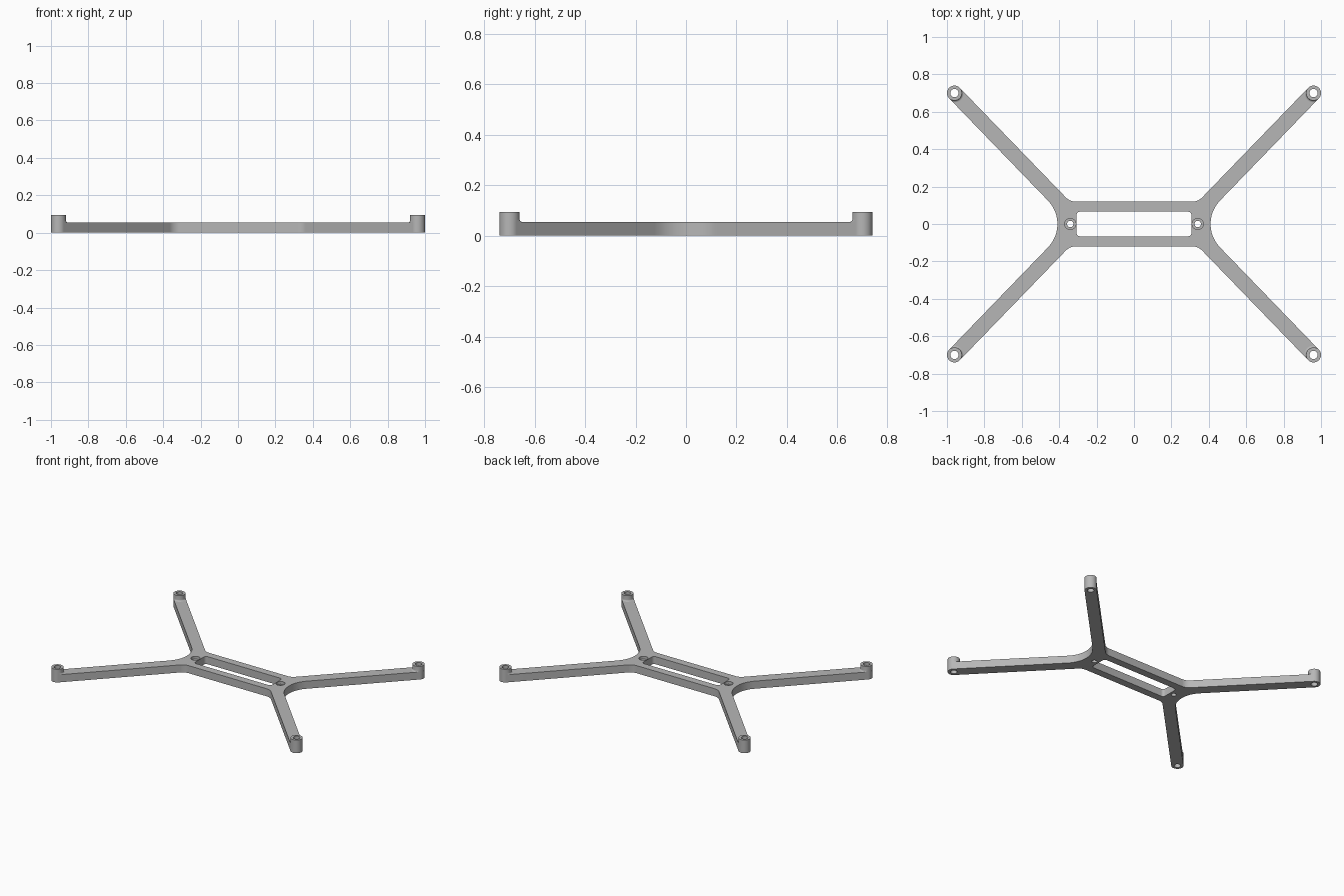
import bpy, bmesh, math
from mathutils import Vector

if "Cube" in bpy.data.objects:
    bpy.data.objects.remove(bpy.data.objects["Cube"])

PLATE = 0.055          # plate thickness
TOP = 0.095            # post height
R_POST, R_BORE = 0.04, 0.022
POST = Vector((0.96, 0.70))
ALONG = Vector((0.695, 0.719)).normalized()   # arm direction
SIDE = Vector((ALONG.y, -ALONG.x))

grey = bpy.data.materials.new("mid grey")
grey.use_nodes = True
grey.diffuse_color = (0.47, 0.47, 0.47, 1)
grey.node_tree.nodes["Principled BSDF"].inputs["Base Color"].default_value = (0.47, 0.47, 0.47, 1)


def finish(bm, name):
    bmesh.ops.remove_doubles(bm, verts=bm.verts, dist=1e-5)
    bmesh.ops.recalc_face_normals(bm, faces=bm.faces)
    mesh = bpy.data.meshes.new(name)
    bm.to_mesh(mesh)
    bm.free()
    mesh.materials.append(grey)
    obj = bpy.data.objects.new(name, mesh)
    bpy.context.collection.objects.link(obj)
    return obj


def smooth(obj):
    bpy.ops.object.select_all(action='DESELECT')
    obj.select_set(True)
    bpy.context.view_layer.objects.active = obj
    bpy.ops.object.shade_smooth_by_angle(angle=math.radians(30))


def rounded(corners, steps=12):
    """Replace each (point, radius) corner with a tangent arc."""
    out = []
    for i, (p, r) in enumerate(corners):
        a = (corners[i - 1][0] - p).normalized()
        b = (corners[(i + 1) % len(corners)][0] - p).normalized()
        half = a.angle(b) / 2
        centre = p + (a + b).normalized() * r / math.sin(half)
        start = p + a * r / math.tan(half) - centre
        end = p + b * r / math.tan(half) - centre
        for k in range(steps + 1):
            d = start.lerp(end, 0.5).normalized() * r
            ang = start.angle_signed(end)
            t = -ang * k / steps
            c, s = math.cos(t), math.sin(t)
            out.append(centre + Vector((start.x * c - start.y * s, start.x * s + start.y * c)))
    return out


def prism(name, points, z0, z1):
    bm = bmesh.new()
    face = bm.faces.new([bm.verts.new((p.x, p.y, z0)) for p in points])
    top = bmesh.ops.extrude_face_region(bm, geom=[face])["geom"]
    bmesh.ops.translate(bm, vec=(0, 0, z1 - z0), verts=[v for v in top if isinstance(v, bmesh.types.BMVert)])
    return finish(bm, name)


def circle(x, y, r, n=32):
    return [Vector((x + r * math.cos(math.tau * k / n), y + r * math.sin(math.tau * k / n))) for k in range(n)]


# Outline of one quarter, mirrored around to the whole frame
tip = POST + ALONG * R_POST
arm = [(tip + SIDE * R_POST, R_POST * 0.998), (tip - SIDE * R_POST, R_POST * 0.998),
       (Vector((0.343, 0.12)), 0.07)]
waist = (Vector((0.339, 0)), 0.18)


def mirror(items, sx, sy):
    return [(Vector((p.x * sx, p.y * sy)), r) for p, r in items]


corners = ([waist] + arm + mirror(arm[::-1], -1, 1) + mirror([waist], -1, 1)
           + mirror(arm, -1, -1) + mirror(arm[::-1], 1, -1))
frame = prism("frame_plate", rounded(corners), 0, PLATE)

# Cutters: centre window, screw holes with counterbores, post bores
window = [(Vector((x, y)), 0.02) for x, y in ((-0.308, -0.066), (0.308, -0.066), (0.308, 0.066), (-0.308, 0.066))]
cutters = [prism("window_cutter", rounded(window, 6), -0.1, 0.2)]
for sx in (-1, 1):
    cutters.append(prism("screw_cutter", circle(sx * 0.341, 0, 0.017), -0.1, 0.2))
    cutters.append(prism("counterbore_cutter", circle(sx * 0.341, 0, 0.03), 0.035, 0.2))
    for sy in (-1, 1):
        cutters.append(prism("bore_cutter", circle(sx * POST.x, sy * POST.y, R_BORE), -0.1, 0.2))

bpy.context.view_layer.objects.active = frame
for cutter in cutters:
    cutter.hide_render = True
    mod = frame.modifiers.new("cut", 'BOOLEAN')
    mod.operation = 'DIFFERENCE'
    mod.solver = 'EXACT'
    mod.object = cutter
    bpy.ops.object.modifier_apply(modifier=mod.name)
    bpy.data.objects.remove(cutter)
smooth(frame)


# Hollow post with a small fillet running onto the arm
def post(name, sx, sy, n=48, fillet=0.01):
    inward = Vector((-sx * ALONG.x, -sy * ALONG.y))
    across = Vector((-inward.y, inward.x))
    profile = [(R_BORE, PLATE), (R_BORE, TOP), (R_POST, TOP)]
    for k in range(6):
        t = math.pi / 2 * k / 5
        profile.append((R_POST + fillet * (1 - math.cos(t)), PLATE + fillet * (1 - math.sin(t))))
    bm = bmesh.new()
    rings = []
    for k in range(n):
        a = math.tau * k / n
        ring = []
        for r, z in profile:
            if math.cos(a) < 0.01:
                r = min(r, R_POST)
            u = r * math.cos(a)
            v = max(-R_POST, min(R_POST, r * math.sin(a)))
            p = Vector((sx * POST.x, sy * POST.y)) + inward * u + across * v
            ring.append(bm.verts.new((p.x, p.y, z)))
        rings.append(ring)
    for k in range(n):
        a, b = rings[k], rings[(k + 1) % n]
        order = list(range(len(profile)))
        # arc was listed bottom to top, so walk it from the top down
        order = order[:3] + order[:2:-1] if profile[3][1] < profile[-1][1] else order
        for i, j in zip(order, order[1:]):
            bm.faces.new((a[i], b[i], b[j], a[j]))
    smooth(finish(bm, name))


for sy, depth in ((-1, "front"), (1, "back")):
    for sx, flank in ((-1, "right"), (1, "left")):
        post(f"{depth}_{flank}_post", sx, sy)
